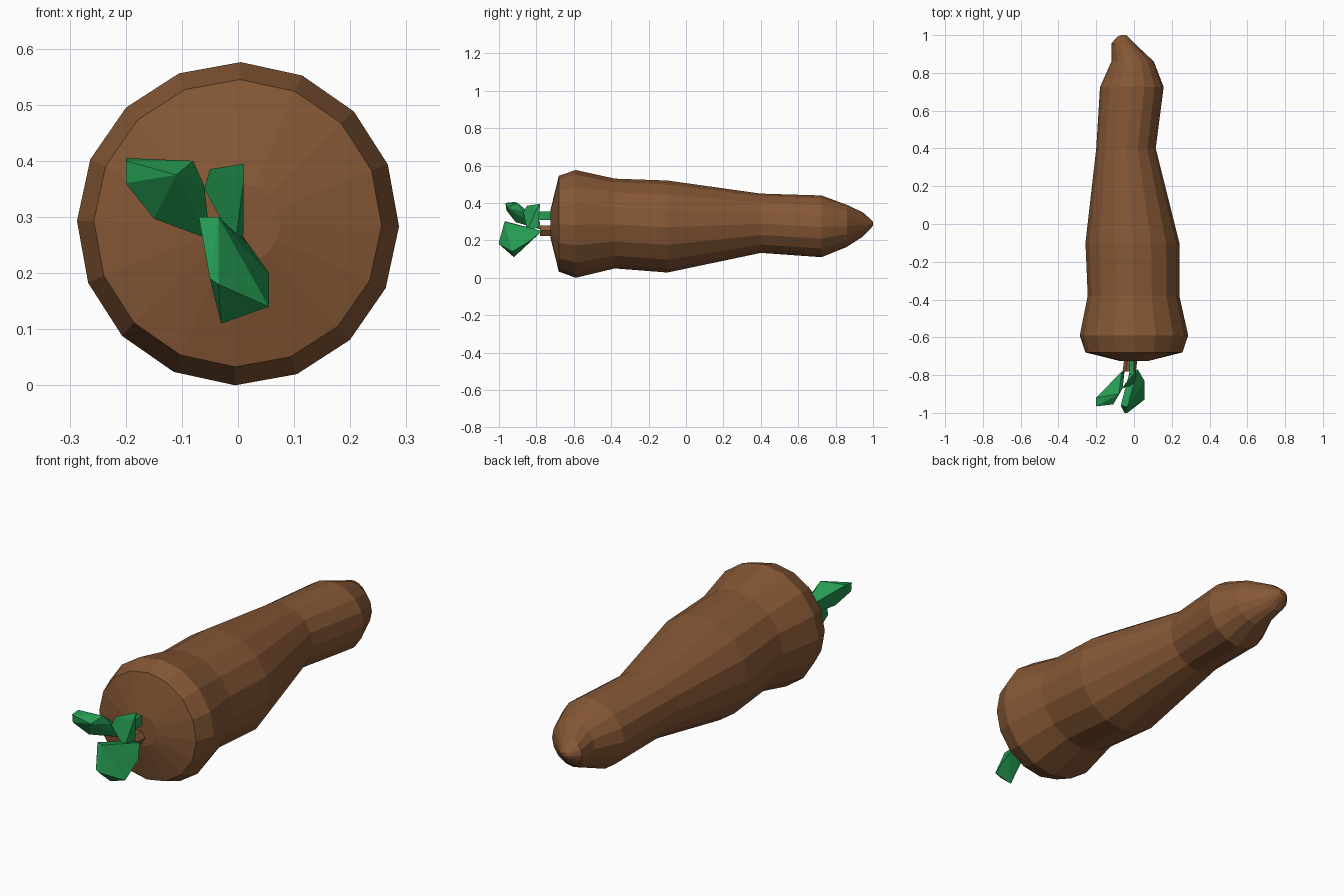
import bpy, bmesh, math


def material(name, rgb):
    m = bpy.data.materials.new(name)
    m.diffuse_color = (*rgb, 1)
    return m


BROWN = material("root brown", (0.235, 0.095, 0.035))
GREEN = material("leaf green", (0.018, 0.33, 0.085))


def finish(bm, name, mat):
    bmesh.ops.recalc_face_normals(bm, faces=bm.faces)
    me = bpy.data.meshes.new(name)
    bm.to_mesh(me)
    bm.free()
    me.materials.append(mat)
    bpy.context.collection.objects.link(bpy.data.objects.new(name, me))


def loft(name, rings, sides, mat, turn=0.0):
    """Rings along y: (y, xmin, xmax, zmin, zmax, y shift on the +x side)."""
    bm = bmesh.new()
    loops = []
    for y, x0, x1, z0, z1, tilt in rings:
        loop = []
        for i in range(sides):
            a = 2 * math.pi * i / sides + turn
            c, s = math.cos(a), math.sin(a)
            loop.append(bm.verts.new(((x0 + x1) / 2 + c * (x1 - x0) / 2,
                                      y + tilt * c,
                                      (z0 + z1) / 2 + s * (z1 - z0) / 2)))
        loops.append(loop)
    for a, b in zip(loops, loops[1:]):
        for i in range(sides):
            j = (i + 1) % sides
            bm.faces.new((a[i], a[j], b[j], b[i]))
    bm.faces.new(loops[0])
    bm.faces.new(loops[-1])
    finish(bm, name, mat)


def hull(name, points, mat):
    bm = bmesh.new()
    for p in points:
        bm.verts.new(p)
    res = bmesh.ops.convex_hull(bm, input=bm.verts)
    loose = [v for v in bm.verts if not v.link_faces]
    bmesh.ops.delete(bm, geom=loose, context='VERTS')
    finish(bm, name, mat)


# Root body, bulging and bent toward the tip
loft("root", [
    (-0.725, -0.075, 0.075, 0.215, 0.36, 0),
    (-0.68, -0.257, 0.256, 0.033, 0.545, 0),
    (-0.59, -0.287, 0.287, 0.0, 0.576, 0),
    (-0.38, -0.245, 0.24, 0.05, 0.53, 0),
    (-0.10, -0.257, 0.24, 0.028, 0.52, 0),
    (0.40, -0.20, 0.115, 0.133, 0.45, 0),
    (0.725, -0.18, 0.157, 0.11, 0.44, 0),
    (0.86, -0.12, 0.105, 0.165, 0.39, 0),
    (0.945, -0.12, 0.025, 0.22, 0.35, -0.01),
    (0.985, -0.09, -0.02, 0.26, 0.315, -0.005),
    (1.0, -0.07, -0.042, 0.28, 0.298, 0),
], 16, BROWN, math.radians(-1))

# Short stems
loft("brown_stem", [(-0.70, -0.05, 0.02, 0.22, 0.285, 0),
                    (-0.78, -0.06, 0.01, 0.22, 0.285, 0)], 6, BROWN)
loft("green_stem", [(-0.70, -0.03, 0.005, 0.30, 0.365, 0),
                    (-0.80, -0.03, 0.005, 0.30, 0.365, 0)], 4, GREEN, math.pi / 4)

# Three faceted leaves
hull("lower_leaf", [
    (-0.07, -0.96, 0.30), (-0.035, -0.97, 0.30), (-0.05, -1.0, 0.19),
    (-0.035, -1.0, 0.18), (-0.03, -0.92, 0.11), (0.055, -0.93, 0.14),
    (0.055, -0.83, 0.20), (0.02, -0.77, 0.25), (-0.02, -0.77, 0.25)], GREEN)
hull("left_leaf", [
    (-0.20, -0.92, 0.405), (-0.20, -0.96, 0.36), (-0.20, -0.965, 0.40),
    (-0.11, -0.955, 0.375), (-0.15, -0.91, 0.297), (-0.08, -0.90, 0.40),
    (-0.06, -0.87, 0.355), (-0.05, -0.78, 0.26), (-0.065, -0.78, 0.30)], GREEN)
hull("upper_leaf", [
    (-0.05, -0.85, 0.385), (-0.06, -0.87, 0.35), (0.01, -0.78, 0.395),
    (0.01, -0.80, 0.365), (0.01, -0.79, 0.27), (-0.005, -0.85, 0.25)], GREEN)
